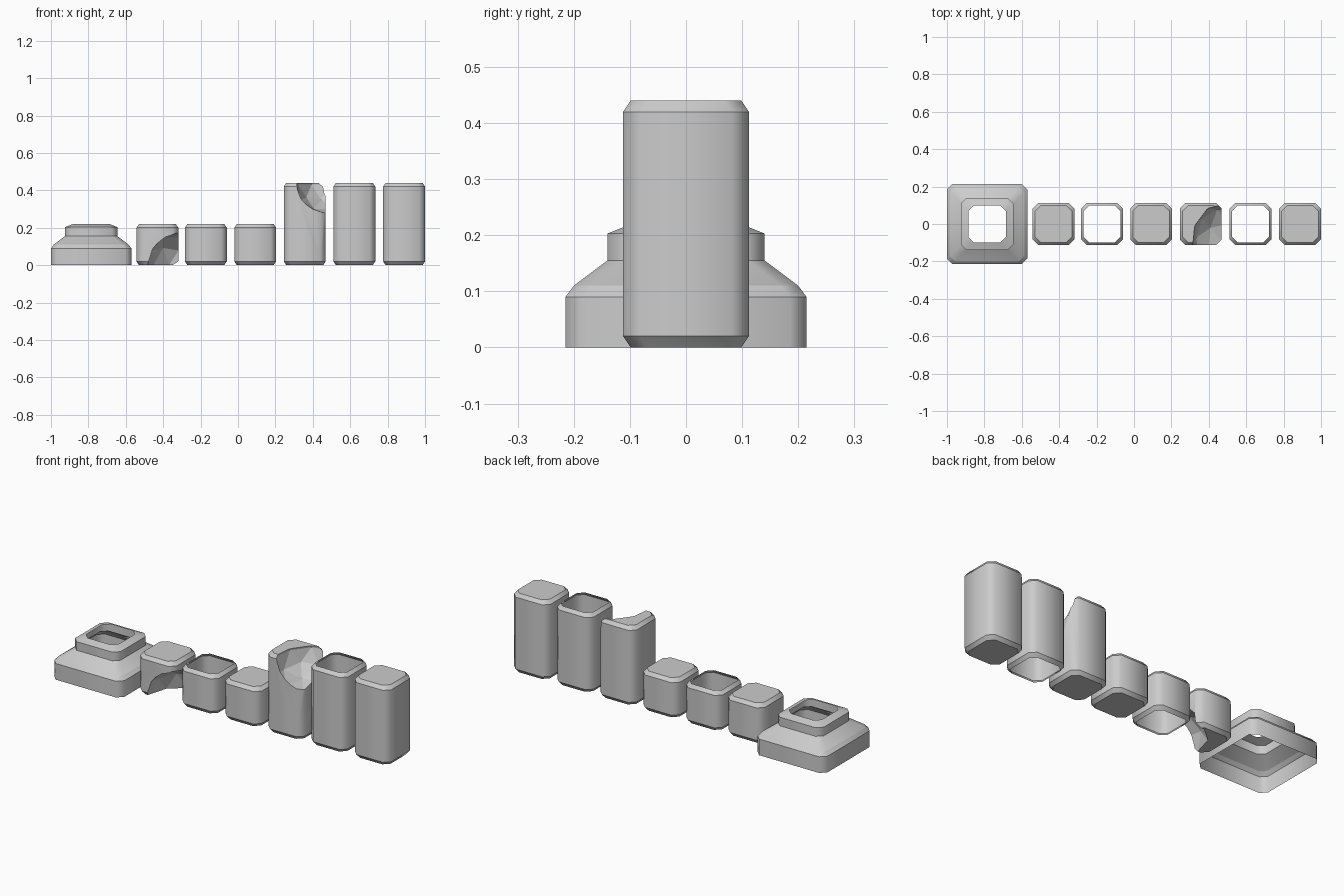
import bpy, bmesh

if "Cube" in bpy.data.objects:
    bpy.data.objects.remove(bpy.data.objects["Cube"])


def octagon(half, cut):
    """Square section with chamfered corners."""
    h, c = half, half - cut
    return [(h, -c), (h, c), (c, h), (-c, h), (-h, c), (-h, -c), (-c, -h), (c, -h)]


def loft(name, x, profile, bottom_cap=False, top_cap=False):
    """Stack chamfered squares given as (half width, corner cut, z)."""
    bm = bmesh.new()
    rings = [[bm.verts.new((px, py, z)) for px, py in octagon(h, c)] for h, c, z in profile]
    for a, b in zip(rings, rings[1:]):
        for i in range(8):
            j = (i + 1) % 8
            bm.faces.new((a[i], a[j], b[j], b[i])).smooth = True
    if bottom_cap:
        bm.faces.new(rings[0][::-1])
    if top_cap:
        bm.faces.new(rings[-1])
    # upright edges are soft, ring edges stay crisp
    for e in bm.edges:
        if abs(e.verts[0].co.z - e.verts[1].co.z) < 1e-6:
            e.smooth = False
    mesh = bpy.data.meshes.new(name)
    bm.to_mesh(mesh)
    bm.free()
    obj = bpy.data.objects.new(name, mesh)
    obj.location.x = x
    bpy.context.collection.objects.link(obj)
    return obj


def pillar(name, x, height, capped=True):
    w, e, c = 0.112, 0.0985, 0.03
    profile = [(e, c, 0), (w, c, 0.02), (w, c, height - 0.02), (e, c, height)]
    return loft(name, x, profile, capped, capped)


def break_away(obj, centre, radii, turn):
    """Knock a faceted bite out of a solid block."""
    bpy.ops.mesh.primitive_ico_sphere_add(subdivisions=2, radius=1, location=centre, rotation=(0, 0, turn))
    cutter = bpy.context.object
    cutter.name = "bite_cutter"
    bpy.ops.object.transform_apply(location=False, rotation=True, scale=False)
    cutter.scale = radii
    cutter.hide_render = True
    mod = obj.modifiers.new("bite", "BOOLEAN")
    mod.operation = "DIFFERENCE"
    mod.solver = "EXACT"
    mod.object = cutter
    bpy.context.view_layer.objects.active = obj
    bpy.ops.object.modifier_apply(modifier=mod.name)
    bpy.data.objects.remove(cutter, do_unlink=True)


# Stepped plinth, an open shell with a square hole in the top
loft("pillar_base", -0.785, [
    (0.215, 0.03, 0), (0.215, 0.03, 0.09), (0.2, 0.03, 0.11),
    (0.14, 0.03, 0.155), (0.14, 0.03, 0.203), (0.1, 0.03, 0.219)])

# Short and tall blocks: broken, open tube, solid
SHORT, TALL = 0.22, 0.44
short_broken = pillar("short_block_broken", -0.431, SHORT)
pillar("short_block_open", -0.172, SHORT, capped=False)
pillar("short_block_solid", 0.092, SHORT)
tall_broken = pillar("tall_block_broken", 0.357, TALL)
pillar("tall_block_open", 0.622, TALL, capped=False)
pillar("tall_block_solid", 0.888, TALL)

# Front right corner damage
break_away(short_broken, (-0.32, -0.1, 0.0), (0.165, 0.195, 0.175), 0.3)
break_away(tall_broken, (0.47, -0.095, 0.43), (0.162, 0.205, 0.153), 0.5)
